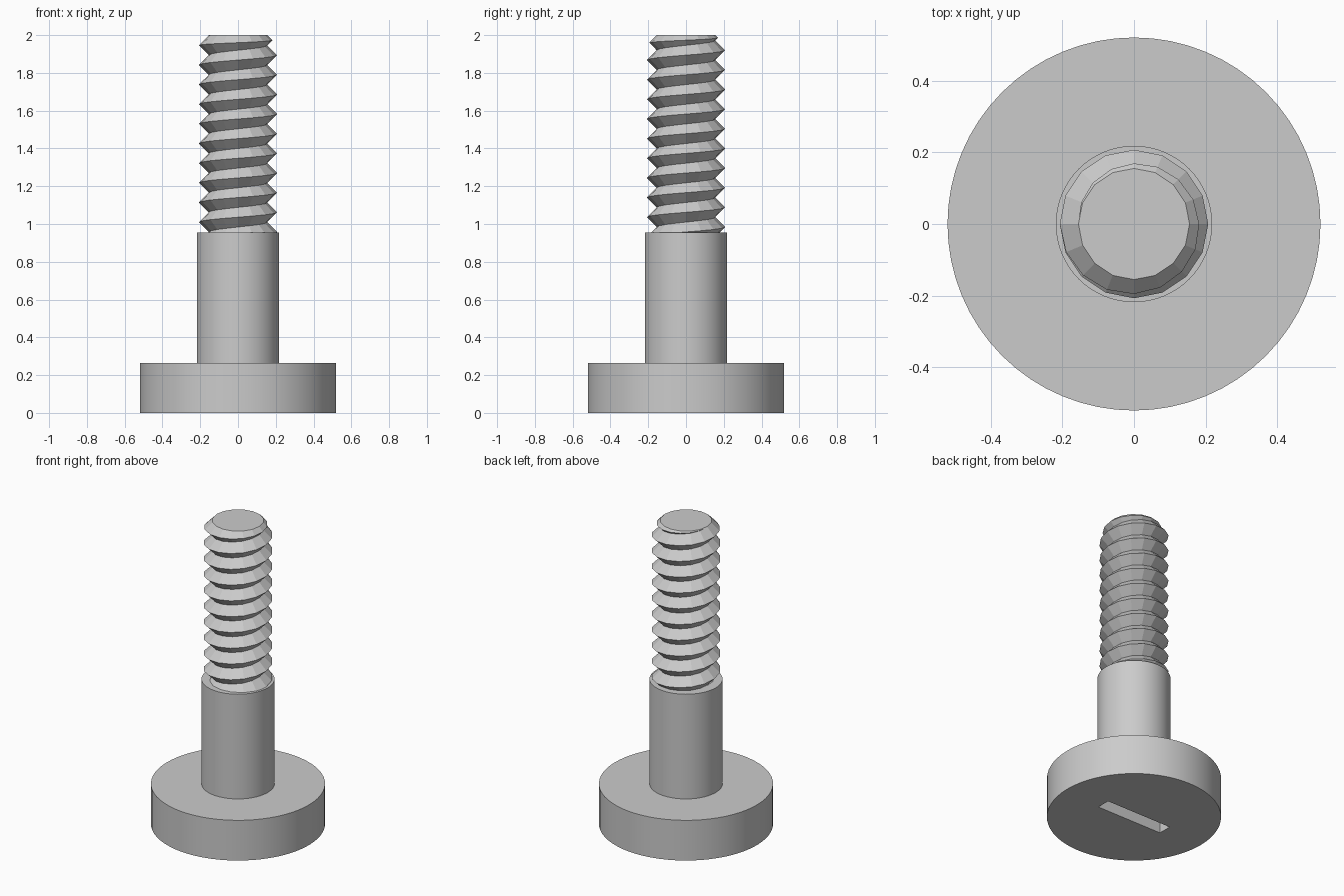
import bpy
import bmesh
from math import sin, cos, pi, atan2

if "Cube" in bpy.data.objects:
    bpy.data.objects.remove(bpy.data.objects["Cube"], do_unlink=True)

steel = bpy.data.materials.new("steel_grey")
steel.use_nodes = True
colour = (0.6, 0.6, 0.6, 1)
steel.diffuse_color = colour
steel.node_tree.nodes["Principled BSDF"].inputs["Base Color"].default_value = colour


def cylinder(name, radius, bottom, top):
    """Smooth upright cylinder with crisp rims."""
    bpy.ops.mesh.primitive_cylinder_add(vertices=64, radius=radius, depth=top - bottom,
                                        location=(0, 0, (bottom + top) / 2))
    ob = bpy.context.object
    ob.name = name
    ob.data.materials.append(steel)
    bpy.ops.object.shade_smooth_by_angle()
    return ob


# Head and plain shank
HEAD_TOP, SHANK_TOP, TOP = 0.265, 0.955, 2.0
head = cylinder("head", 0.52, 0, HEAD_TOP)
cylinder("shank", 0.218, HEAD_TOP, SHANK_TOP)

# Screwdriver slot in the underside of the head
bpy.ops.mesh.primitive_cube_add(size=1, location=(0, 0, 0))
cutter = bpy.context.object
cutter.name = "slot_cutter"
cutter.scale = (0.48, 0.09, 0.26)
cutter.data.materials.append(steel)
cutter.hide_render = True
cutter.hide_set(True)
slot = head.modifiers.new("slot", "BOOLEAN")
slot.operation = "DIFFERENCE"
slot.solver = "EXACT"
slot.object = cutter

# Right-handed V thread, its upper end chamfered at 45 degrees
STEPS, PITCH, ROOT = 16, 0.104, 0.155
FIRST, LAST = -2 * STEPS, 12 * STEPS
bm = bmesh.new()


def point(n, radius, z):
    angle = 2 * pi * n / STEPS
    return bm.verts.new((radius * cos(angle), radius * sin(angle), z))


roots, crests = {}, {}
for n in range(FIRST, LAST + 1):
    crest_z = 0.958 + PITCH * n / STEPS
    root_z = min(crest_z - PITCH / 2, TOP)
    crest_z = min(crest_z, (TOP + root_z) / 2)
    roots[n] = point(n, ROOT, root_z)
    crests[n] = point(n, ROOT + crest_z - root_z, crest_z)

for n in range(FIRST, LAST - STEPS):
    up = n + STEPS
    bm.faces.new((roots[n], roots[n + 1], crests[n + 1], crests[n]))
    bm.faces.new((crests[n], crests[n + 1], roots[up + 1], roots[up]))

bmesh.ops.remove_doubles(bm, verts=bm.verts[:], dist=0.0002)
loose = [v for v in bm.verts if not v.link_faces]
bmesh.ops.delete(bm, geom=loose, context="VERTS")

# Flat end of the thread
rim = [v for v in bm.verts if v.co.z > TOP - 0.0005]
bm.faces.new(sorted(rim, key=lambda v: atan2(v.co.y, v.co.x)))

mesh = bpy.data.meshes.new("thread")
bm.to_mesh(mesh)
bm.free()
mesh.materials.append(steel)
thread = bpy.data.objects.new("thread", mesh)
bpy.context.collection.objects.link(thread)
